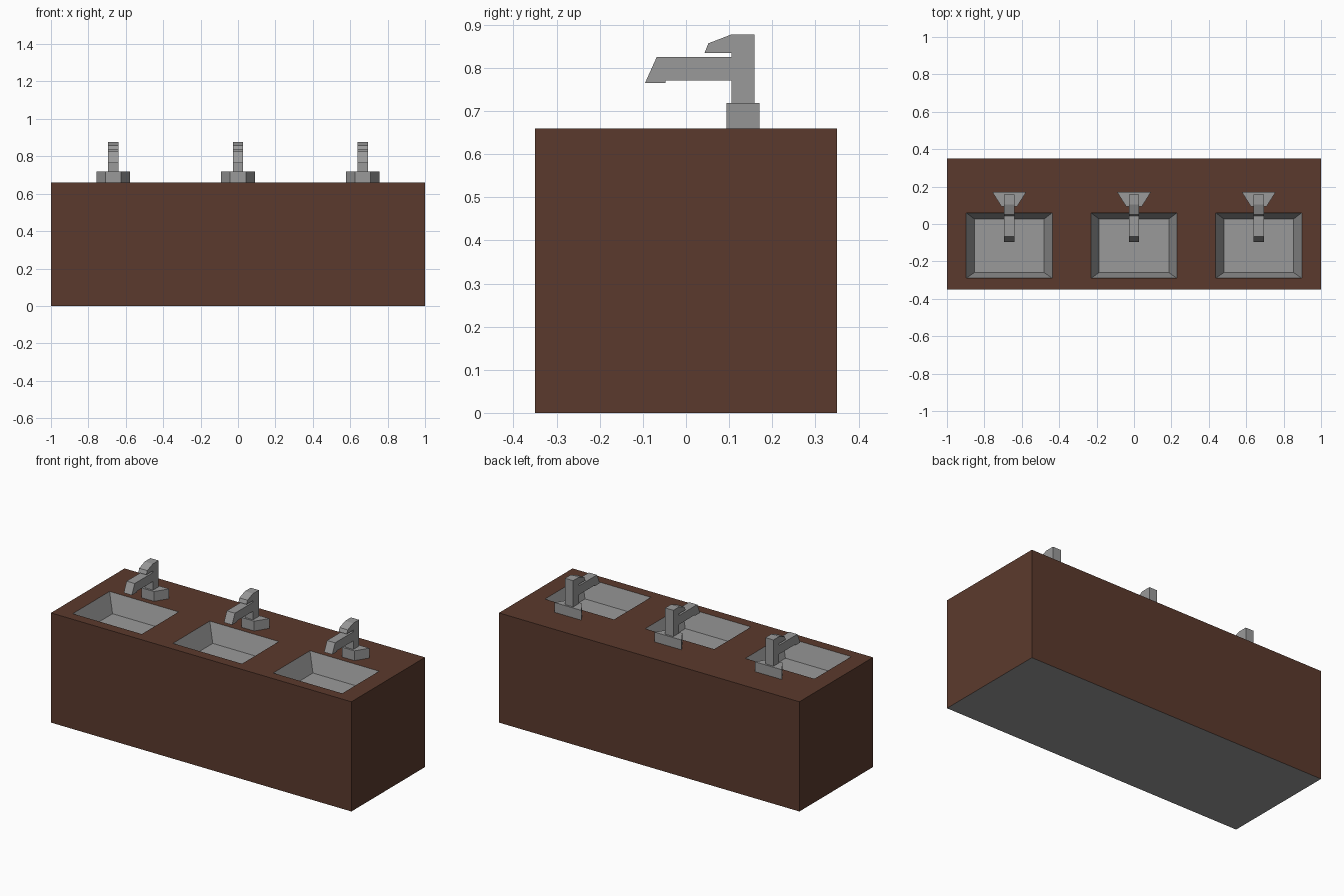
import bpy, bmesh
from mathutils import Vector

if "Cube" in bpy.data.objects:
    bpy.data.objects.remove(bpy.data.objects["Cube"])


def material(name, rgb):
    m = bpy.data.materials.new(name)
    m.diffuse_color = (*rgb, 1)
    m.use_nodes = True
    m.node_tree.nodes["Principled BSDF"].inputs["Base Color"].default_value = m.diffuse_color
    return m


BROWN = material("brown wood", (0.105, 0.042, 0.026))
GREY = material("grey metal", (0.323, 0.323, 0.323))
SINKS = (-0.667, 0.0, 0.667)
TOP = 0.66


def finish(bm, name, mats):
    me = bpy.data.meshes.new(name)
    bm.to_mesh(me)
    bm.free()
    for m in mats:
        me.materials.append(m)
    ob = bpy.data.objects.new(name, me)
    bpy.context.collection.objects.link(ob)
    return ob


def prism(name, points, offset):
    """Solid made by pushing a flat outline along offset."""
    bm = bmesh.new()
    face = bm.faces.new([bm.verts.new(p) for p in points])
    ext = bmesh.ops.extrude_face_region(bm, geom=[face], use_keep_orig=True)["geom"]
    bmesh.ops.translate(bm, vec=offset, verts=[v for v in ext if isinstance(v, bmesh.types.BMVert)])
    bmesh.ops.recalc_face_normals(bm, faces=bm.faces[:])
    return finish(bm, name, [GREY])


# cabinet block
bm = bmesh.new()
bmesh.ops.create_cube(bm, size=1)
for v in bm.verts:
    v.co = Vector((v.co.x * 2, v.co.y * 0.7, (v.co.z + 0.5) * TOP))

# cut the countertop into strips around the basins
cuts = [((x + s, 0, 0), (1, 0, 0)) for x in SINKS for s in (-0.23, 0.23)]
cuts += [((0, y, 0), (0, 1, 0)) for y in (-0.29, 0.06)]
for co, no in cuts:
    faces = [f for f in bm.faces if f.normal.z > 0.9]
    geom = faces + list({e for f in faces for e in f.edges}) + list({v for f in faces for v in f.verts})
    bmesh.ops.bisect_plane(bm, geom=geom, plane_co=co, plane_no=no)
    bm.normal_update()

# sink each basin with tapered walls
for x in SINKS:
    cell = next(f for f in bm.faces if f.normal.z > 0.9
                and (f.calc_center_median() - Vector((x, -0.115, TOP))).length < 0.02)
    ret = bmesh.ops.inset_region(bm, faces=[cell], thickness=0.03)
    for f in ret["faces"]:
        f.material_index = 1
    cell.material_index = 1
    for v in cell.verts:
        v.co = Vector((x + (0.187 if v.co.x > x else -0.187),
                       0.027 if v.co.y > -0.115 else -0.26, TOP - 0.11))

# grey underside
bm.normal_update()
for f in bm.faces:
    if f.normal.z < -0.9:
        f.material_index = 1
finish(bm, "cabinet_with_basins", [BROWN, GREY])

# taps: wedge-shaped base, and one side profile for post, spout and handle
BASE = [(-0.09, 0.17), (0.09, 0.17), (0.042, 0.094), (-0.042, 0.094)]
TAP = [(0.105, 0.70), (0.105, 0.771), (-0.048, 0.771), (-0.048, 0.765), (-0.095, 0.765),
       (-0.068, 0.825), (0.105, 0.825), (0.105, 0.835), (0.043, 0.835), (0.052, 0.857),
       (0.104, 0.877), (0.159, 0.877), (0.159, 0.70)]
for side, x in zip(("left", "middle", "right"), SINKS):
    prism(f"{side}_tap_base", [(x + a, b, TOP) for a, b in BASE], (0, 0, 0.059))
    prism(f"{side}_tap", [(x - 0.027, a, b) for a, b in TAP], (0.054, 0, 0))
